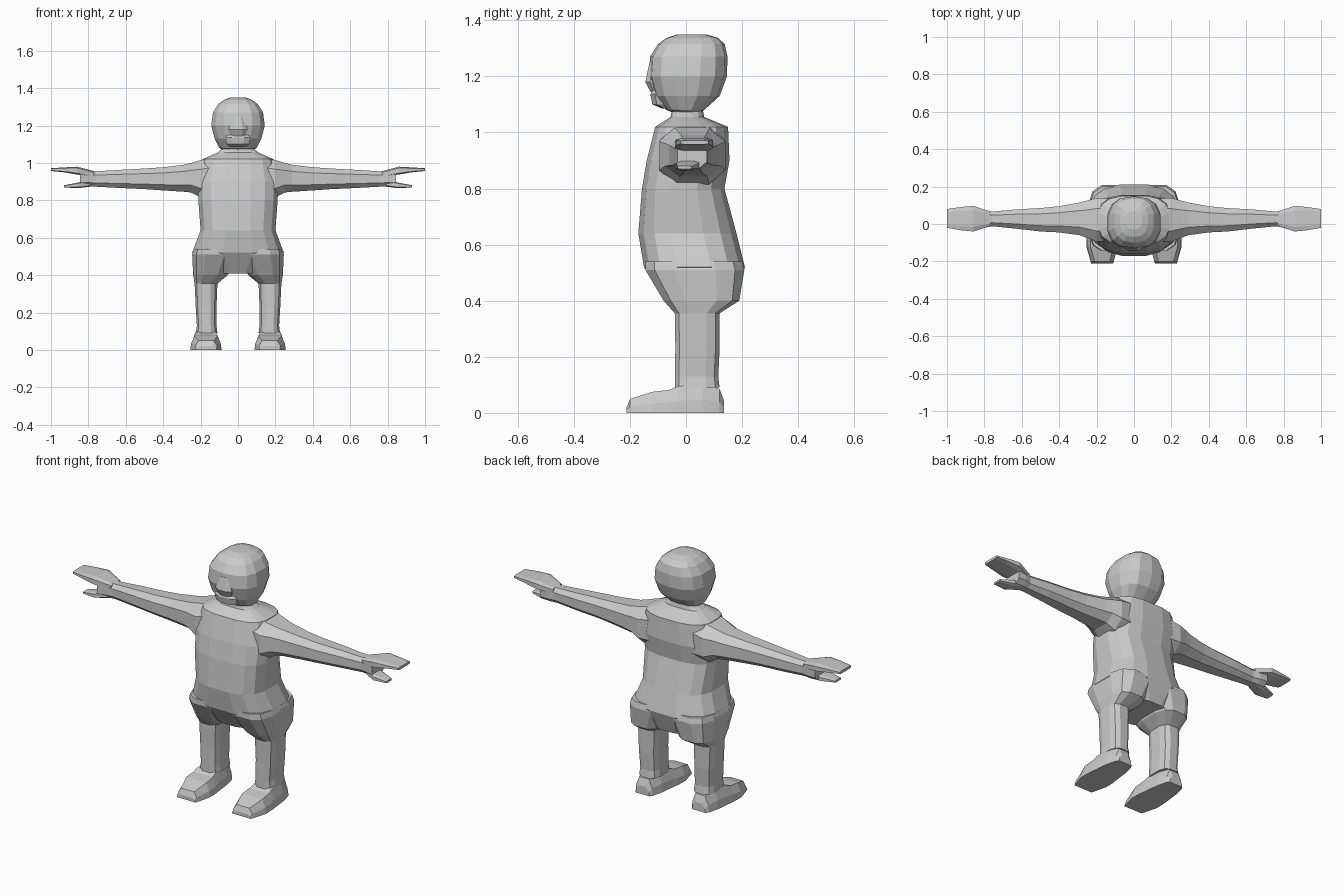
import bpy, bmesh, math
from mathutils import Vector

grey = bpy.data.materials.new("plain grey")
grey.diffuse_color = (0.6, 0.6, 0.6, 1)


def loft(name, rings, mirror=False):
    """Skin a list of equal-length point rings with flat faces and end caps."""
    bm = bmesh.new()
    loops = [[bm.verts.new(p) for p in r] for r in rings]
    n = len(loops[0])
    for a, b in zip(loops, loops[1:]):
        for i in range(n):
            j = (i + 1) % n
            bm.faces.new((a[i], a[j], b[j], b[i]))
    bm.faces.new(loops[0])
    bm.faces.new(loops[-1])
    bmesh.ops.recalc_face_normals(bm, faces=bm.faces)
    me = bpy.data.meshes.new(name)
    bm.to_mesh(me)
    bm.free()
    me.materials.append(grey)
    ob = bpy.data.objects.new(name, me)
    bpy.context.collection.objects.link(ob)
    if mirror:
        m = ob.modifiers.new("mirror", 'MIRROR')
        m.use_mirror_merge = False
    return ob


def outline(u0, u1, v0, v1, n, e):
    """Rounded-box outline filling the given bounds."""
    pts = []
    for i in range(n):
        t = 2 * math.pi * (i + 0.5) / n
        c, s = math.cos(t), math.sin(t)
        pts.append([math.copysign(abs(c) ** (2 / e), c),
                    math.copysign(abs(s) ** (2 / e), s)])
    k = max(p[0] for p in pts)
    h = max(p[1] for p in pts)
    return [((u0 + u1) / 2 + p[0] / k * (u1 - u0) / 2,
             (v0 + v1) / 2 + p[1] / h * (v1 - v0) / 2) for p in pts]


def flat_ring(z, x0, x1, y0, y1, n=14, e=2.8):
    return [Vector((x, y, z)) for x, y in outline(x0, x1, y0, y1, n, e)]


def side_ring(x, y0, y1, z0, z1, n=8, e=2.6):
    return [Vector((x, y, z)) for y, z in outline(y0, y1, z0, z1, n, e)]


# Torso with round belly
loft("torso", [flat_ring(z, -w, w, a, b, 16, 2.9) for z, w, a, b in [
    (1.08, .08, -.05, .06), (1.055, .11, -.055, .065), (1.02, .19, -.11, .15),
    (.90, .215, -.14, .155), (.80, .212, -.157, .137), (.64, .20, -.17, .18),
    (.52, .245, -.15, .21), (.41, .12, -.08, .17)]])

# Hips and legs
loft("leg", [flat_ring(z, a, b, c, d, 12, 3) for z, a, b, c, d in [
    (.54, .00, .238, -.145, .20), (.51, .00, .245, -.145, .208),
    (.40, .055, .24, -.08, .19), (.355, .11, .232, -.04, .12),
    (.23, .115, .226, -.038, .12), (.13, .115, .22, -.04, .115),
    (.09, .11, .225, -.04, .12)]], True)

# Feet, lofted from heel to toe
feet = [(.135, .13, .215, .045), (.12, .12, .225, .085), (.06, .105, .24, .105),
        (-.03, .095, .25, .095), (-.06, .09, .253, .082), (-.12, .088, .255, .075),
        (-.20, .108, .232, .05), (-.212, .112, .228, .02)]
loft("foot", [[Vector(p) for p in (
    (a, y, 0), (b, y, 0), (b - .004, y, h * .45), (b - .022, y, h),
    (a + .022, y, h), (a + .004, y, h * .45))] for y, a, b, h in feet], True)

# Arms
loft("arm", [side_ring(*r) for r in [
    (.12, -.09, .135, .81, 1.035), (.20, -.095, .14, .815, 1.015),
    (.25, -.075, .125, .842, 1.0), (.29, -.06, .115, .846, .99),
    (.40, -.045, .095, .853, .977), (.50, -.04, .085, .86, .97),
    (.63, -.025, .078, .866, .963), (.76, -.012, .066, .873, .955),
    (.80, -.02, .075, .873, .962), (.845, -.03, .075, .873, .965)]], True)

# Flat fingers and thumb
loft("fingers", [side_ring(*r, 8, 4) for r in [
    (.77, -.012, .068, .92, .956), (.86, -.04, .097, .938, .98),
    (.93, -.033, .09, .95, .976), (1.0, -.02, .08, .957, .972)]], True)
loft("thumb", [side_ring(*r, 8, 4) for r in [
    (.79, -.01, .055, .873, .91), (.855, -.035, .045, .865, .895),
    (.93, -.03, .02, .869, .881)]], True)

# Head
loft("head", [flat_ring(z, -w, w, a, b, 14, 2.6) for z, w, a, b in [
    (1.065, .075, -.03, .05), (1.08, .10, -.07, .065), (1.13, .125, -.112, .12),
    (1.20, .143, -.133, .146), (1.27, .134, -.128, .148), (1.315, .105, -.10, .138),
    (1.337, .075, -.07, .115), (1.35, .042, -.03, .07)]])

# Low nose and mouth
loft("nose", [flat_ring(z, -w, w, a, -.08, 8, 2.4) for z, w, a in [
    (1.25, .03, -.13), (1.18, .05, -.145), (1.145, .04, -.127)]])
loft("mouth", [flat_ring(z, -w, w, a, -.06, 8, 2.4) for z, w, a in [
    (1.15, .06, -.122), (1.135, .068, -.127), (1.10, .06, -.12), (1.085, .045, -.085)]])
